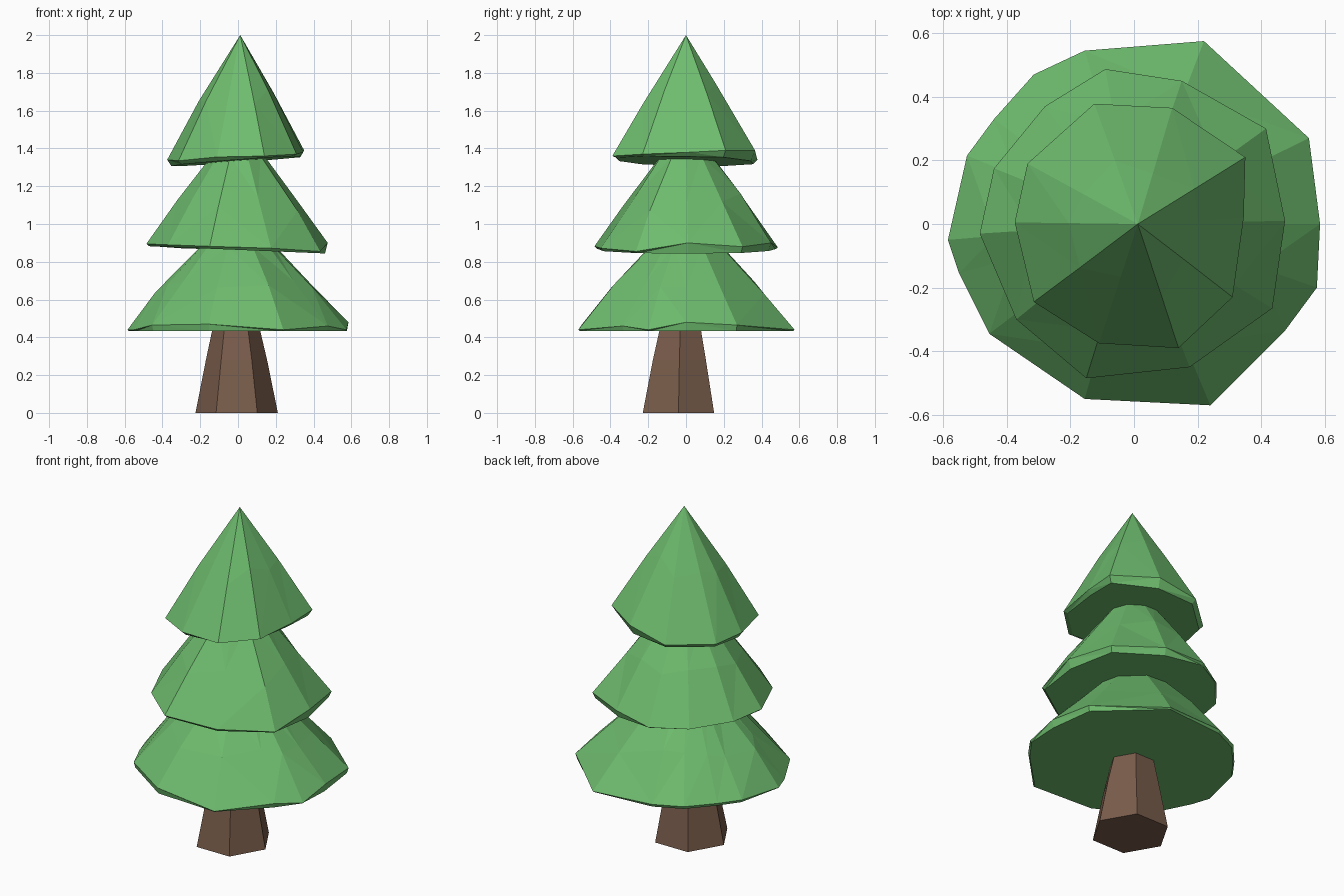
import bpy, bmesh, math, random

if "Cube" in bpy.data.objects:
    bpy.data.objects.remove(bpy.data.objects["Cube"])

random.seed(4)


def material(name, color):
    m = bpy.data.materials.new(name)
    m.diffuse_color = (*color, 1)
    m.use_nodes = True
    m.node_tree.nodes["Principled BSDF"].inputs["Base Color"].default_value = m.diffuse_color
    return m


def loft(name, rings, mat, apex=None):
    """Skin a stack of equal-count rings (bottom to top), capped or closed to an apex."""
    bm = bmesh.new()
    rows = [[bm.verts.new(p) for p in ring] for ring in rings]
    n = len(rows[0])
    bm.faces.new(rows[0][::-1])
    for a, b in zip(rows, rows[1:]):
        for i in range(n):
            j = (i + 1) % n
            bm.faces.new((a[i], a[j], b[j], b[i]))
    if apex:
        tip = bm.verts.new(apex)
        for i in range(n):
            bm.faces.new((rows[-1][i], rows[-1][(i + 1) % n], tip))
    else:
        bm.faces.new(rows[-1])
    bmesh.ops.triangulate(bm, faces=[f for f in bm.faces if len(f.verts) == 4])
    bmesh.ops.recalc_face_normals(bm, faces=bm.faces)
    me = bpy.data.meshes.new(name)
    bm.to_mesh(me)
    bm.free()
    me.materials.append(mat)
    ob = bpy.data.objects.new(name, me)
    bpy.context.collection.objects.link(ob)
    return ob


def tier(name, rim, under, top_r, top_z, inset, bulge, mat, apex=None):
    """Foliage skirt: inset flat underside, uneven rim, rough middle ring, narrow top."""
    cx, cy = (apex[0], apex[1]) if apex else (0, 0)
    low = [(x * inset, y * inset, under(x, y)) for x, y, z in rim]
    mid, top = [], []
    for x, y, z in rim:
        a = math.atan2(y, x)
        tx, ty = cx + top_r * math.cos(a), cy + top_r * math.sin(a)
        t = random.uniform(0.42, 0.58)
        k = bulge * random.uniform(0.95, 1.04)
        mid.append(((x + (tx - x) * t) * k, (y + (ty - y) * t) * k, z + (top_z - z) * t))
        top.append((tx, ty, top_z))
    rings = [low, rim, mid] if apex else [low, rim, mid, top]
    return loft(name, rings, mat, apex)


green = material("foliage", (0.155, 0.50, 0.155))
brown = material("bark", (0.19, 0.107, 0.07))

# Six-sided flared trunk
trunk = []
for z, r, cx, cy in ((0, 0.218, -0.007, -0.04), (0.28, 0.162, -0.008, -0.035), (0.45, 0.124, -0.01, -0.03)):
    trunk.append([(cx + r * math.cos(i * math.pi / 3), cy + r * math.sin(i * math.pi / 3), z)
                  for i in range(6)])
loft("trunk", trunk, brown)

# Bottom foliage
tier("lower_foliage", [
    (0.585, 0.0, 0.48), (0.55, 0.27, 0.465), (0.22, 0.575, 0.44), (-0.155, 0.545, 0.45),
    (-0.315, 0.47, 0.45), (-0.44, 0.33, 0.45), (-0.525, 0.215, 0.45), (-0.585, -0.05, 0.44),
    (-0.55, -0.155, 0.44), (-0.455, -0.345, 0.465), (-0.155, -0.55, 0.47), (0.24, -0.57, 0.44),
    (0.475, -0.335, 0.46), (0.575, -0.2, 0.44)],
    lambda x, y: 0.433, 0.20, 0.88, 0.985, 1.03, green)

# Middle foliage
tier("middle_foliage", [
    (0.475, 0.01, 0.90), (0.415, 0.30, 0.88), (0.15, 0.45, 0.90), (-0.09, 0.487, 0.875),
    (-0.28, 0.37, 0.87), (-0.44, 0.175, 0.885), (-0.485, -0.03, 0.895), (-0.37, -0.30, 0.89),
    (-0.15, -0.485, 0.882), (0.175, -0.45, 0.872), (0.435, -0.265, 0.855)],
    lambda x, y: 0.863 - 0.04 * x, 0.14, 1.36, 0.97, 1.04, green)

# Top foliage with the pointed tip
tier("upper_foliage", [
    (0.345, 0.02, 1.38), (0.35, 0.21, 1.39), (0.12, 0.365, 1.39), (-0.125, 0.378, 1.34),
    (-0.335, 0.19, 1.33), (-0.375, 0.005, 1.34), (-0.315, -0.245, 1.335), (-0.11, -0.375, 1.355),
    (0.14, -0.39, 1.36), (0.31, -0.23, 1.37)],
    lambda x, y: 1.333 + 0.07 * x - 0.02 * y, 0.0, 2.0, 0.94, 1.06, green, apex=(0.012, 0.0, 2.0))
